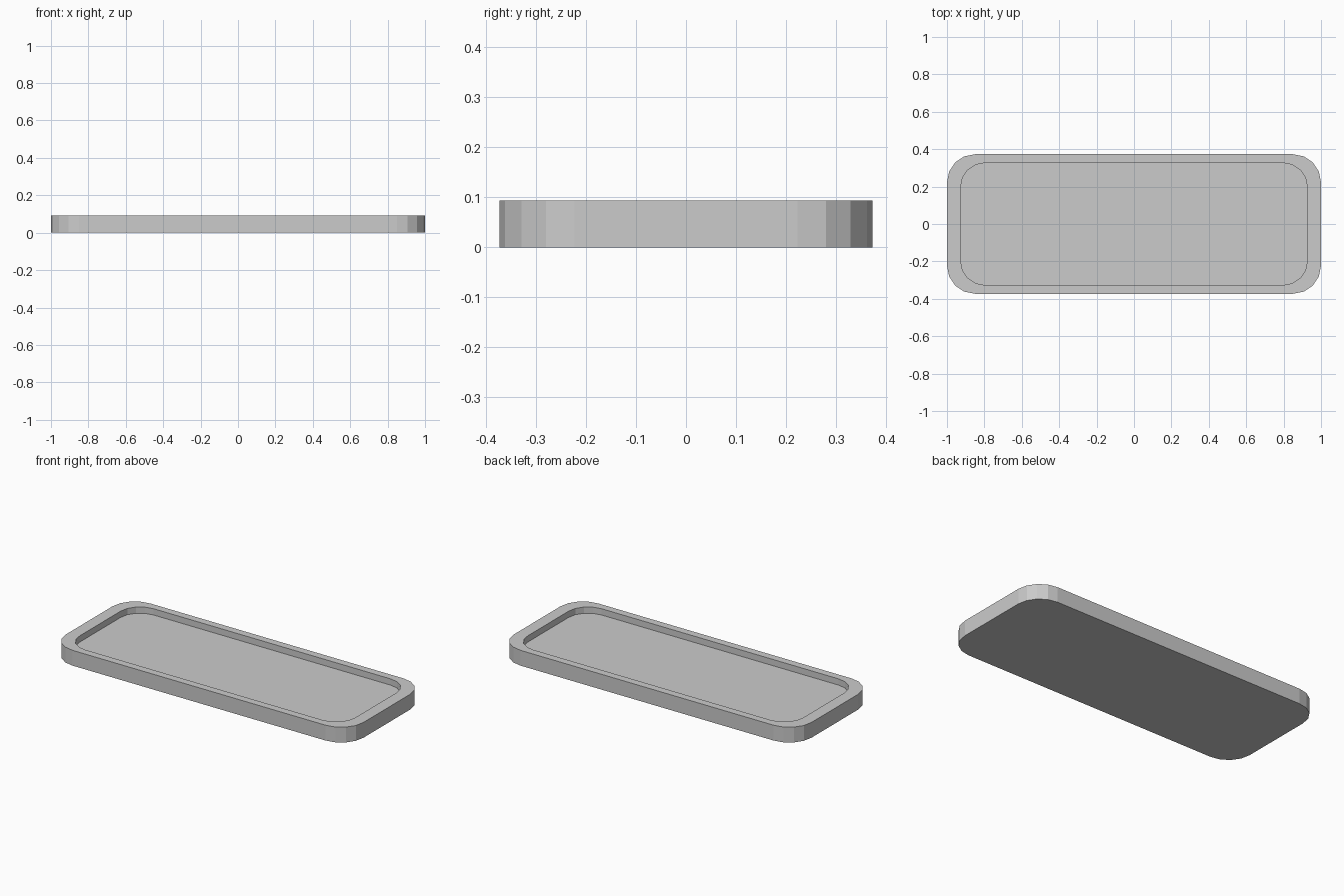
import bpy, bmesh
from math import sin, cos, pi

if "Cube" in bpy.data.objects:
    bpy.data.objects.remove(bpy.data.objects["Cube"])

H, FLOOR = 0.093, 0.055


def rounded_rect(bm, hx, hy, r, z, seg=4):
    # Ring of vertices around a rounded rectangle
    ring = []
    for i, (sx, sy) in enumerate([(1, 1), (-1, 1), (-1, -1), (1, -1)]):
        for k in range(seg + 1):
            a = (i + k / seg) * pi / 2
            ring.append(bm.verts.new((sx * (hx - r) + r * cos(a),
                                      sy * (hy - r) + r * sin(a), z)))
    return ring


def bridge(bm, a, b):
    n = len(a)
    for i in range(n):
        j = (i + 1) % n
        bm.faces.new((a[i], a[j], b[j], b[i]))


# Tray: outer wall, flat rim, recess wall and floor
bm = bmesh.new()
rings = [rounded_rect(bm, 1.0, 0.373, 0.15, 0),
         rounded_rect(bm, 1.0, 0.373, 0.15, H),
         rounded_rect(bm, 0.927, 0.327, 0.13, H),
         rounded_rect(bm, 0.927, 0.327, 0.13, FLOOR)]
for a, b in zip(rings, rings[1:]):
    bridge(bm, a, b)
bm.faces.new(rings[0][::-1])
bm.faces.new(rings[-1])
bmesh.ops.recalc_face_normals(bm, faces=bm.faces)
mesh = bpy.data.meshes.new("tray")
bm.to_mesh(mesh)
bm.free()
bpy.context.collection.objects.link(bpy.data.objects.new("tray", mesh))
